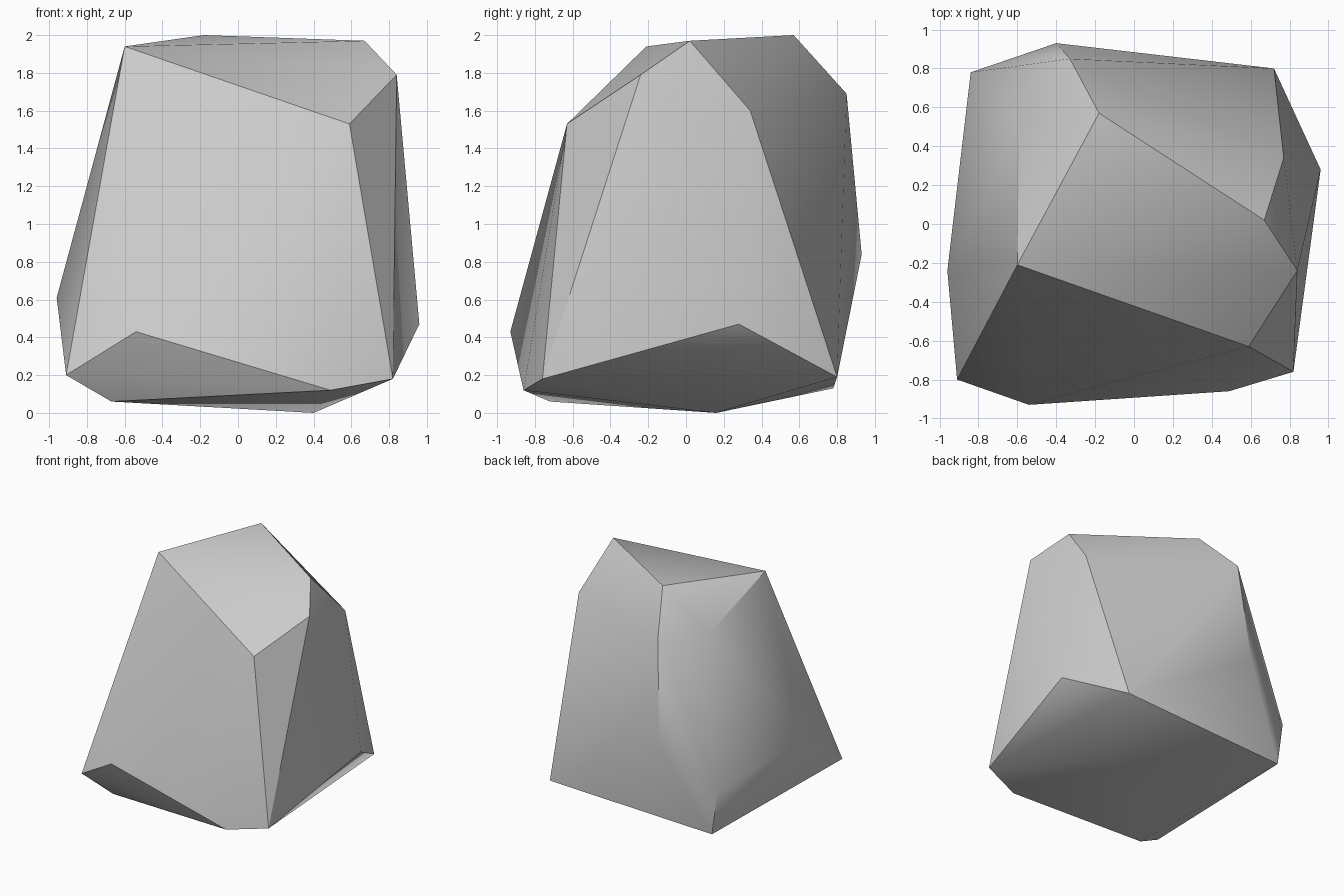
import bpy
import bmesh
import math
from mathutils import Vector

# Start without the default cube
default_cube = bpy.data.objects.get("Cube")
if default_cube:
    bpy.data.objects.remove(default_cube, do_unlink=True)


def make_material(name, colour):
    """Plain flat material, same colour in viewport and render."""
    material = bpy.data.materials.new(name)
    material.use_nodes = True
    material.diffuse_color = colour
    shader = next(node for node in material.node_tree.nodes
                  if node.type == "BSDF_PRINCIPLED")
    shader.inputs["Base Color"].default_value = colour
    shader.inputs["Roughness"].default_value = 0.9
    return material


def make_boulder(name, corners, material):
    """Wrap a chiselled convex skin around the given corner points."""
    bm = bmesh.new()
    for corner in corners:
        bm.verts.new(Vector(corner))
    hull = bmesh.ops.convex_hull(bm, input=bm.verts[:], use_existing_faces=False)
    loose = [item for item in hull["geom_interior"]
             if isinstance(item, bmesh.types.BMVert) and not item.link_faces]
    bmesh.ops.delete(bm, geom=loose, context="VERTS")
    bmesh.ops.recalc_face_normals(bm, faces=bm.faces[:])

    mesh = bpy.data.meshes.new(name)
    bm.to_mesh(mesh)
    bm.free()
    mesh.materials.append(material)
    boulder = bpy.data.objects.new(name, mesh)
    bpy.context.collection.objects.link(boulder)
    return boulder


# Corners of the chipped top plateau
crown = [(-.60, -.21, 1.94), (-.18, .57, 2), (.67, .02, 1.97)]

# Corners of the sloping shoulders just below the top
shoulders = [(.84, -.24, 1.79), (.59, -.63, 1.53), (.77, .34, 1.6),
             (-.33, .85, 1.69), (-.59, .51, 1.69)]

# Widest corners around the lower body
belly = [(.96, .28, .47), (-.40, .93, .84), (-.84, .78, .5),
         (-.96, -.24, .61), (-.54, -.93, .43)]

# Undercut corners near the ground, and the resting point
foot = [(.82, -.76, .18), (.72, .8, .19), (-.79, .78, .13),
        (-.91, -.8, .2), (-.67, -.72, .06), (.49, -.86, .12), (.4, .16, 0)]

stone = make_material("stone grey", (.6, .6, .6, 1))
boulder = make_boulder("boulder", crown + shoulders + belly + foot, stone)

# Soften shallow creases, keep the strong ridges sharp
bpy.ops.object.select_all(action="DESELECT")
boulder.select_set(True)
bpy.context.view_layer.objects.active = boulder
bpy.ops.object.shade_smooth_by_angle(angle=math.radians(30))
